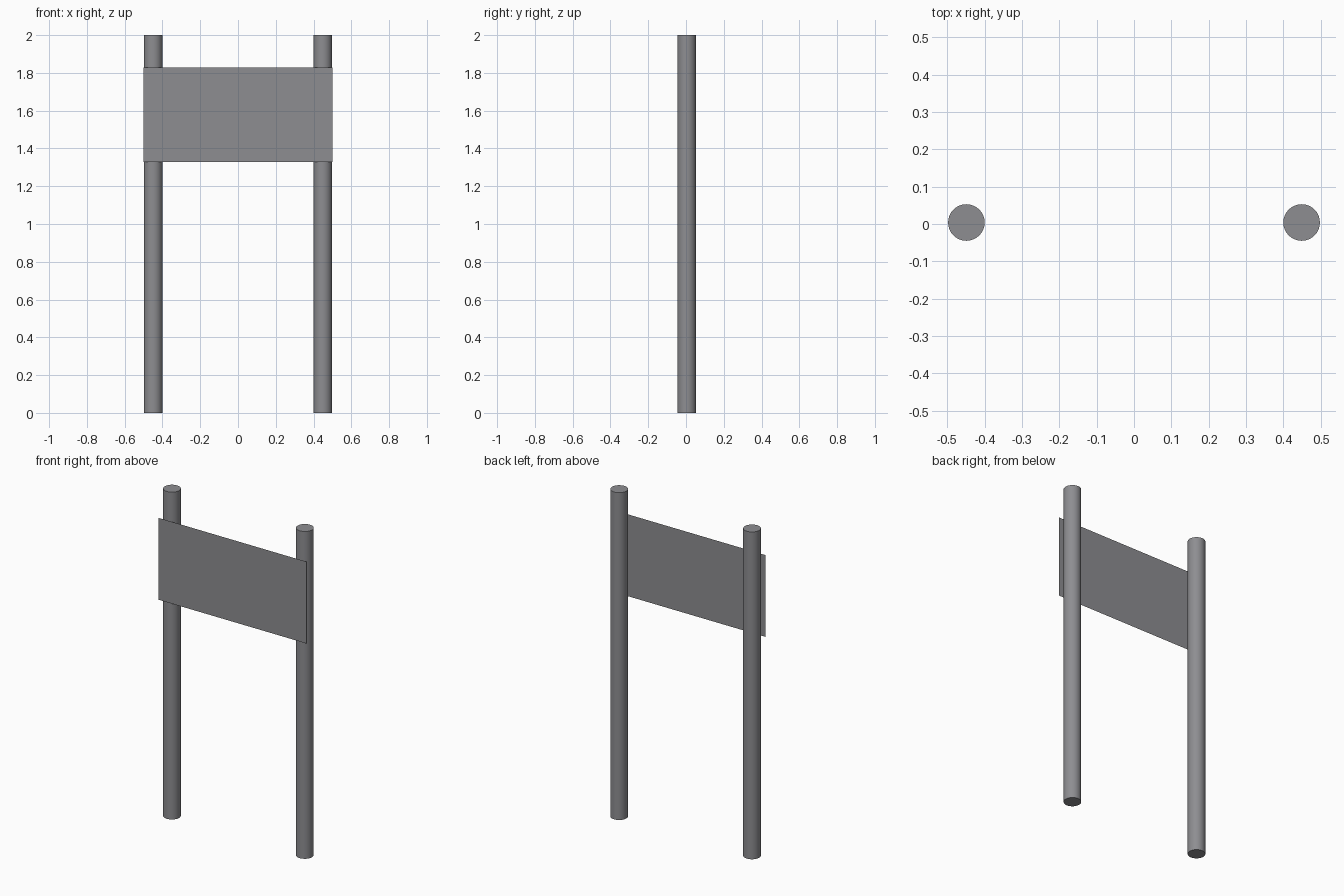
import bpy, math

if "Cube" in bpy.data.objects:
    bpy.data.objects.remove(bpy.data.objects["Cube"])

R = 0.049        # post radius
POST_X = 0.449   # post centre distance from the middle
POST_Y = 0.004   # posts sit just behind the sheet
SHEET_Y = -0.053

grey = bpy.data.materials.new("steel_grey")
grey.diffuse_color = (0.27, 0.27, 0.285, 1)
grey.use_nodes = True
grey.node_tree.nodes["Principled BSDF"].inputs["Base Color"].default_value = grey.diffuse_color


def finish(obj, name):
    obj.name = name
    obj.data.materials.append(grey)


# Two round posts
for side, name in ((-1, "left_post"), (1, "right_post")):
    bpy.ops.mesh.primitive_cylinder_add(vertices=32, radius=R, depth=2,
                                        location=(side * POST_X, POST_Y, 1))
    finish(bpy.context.object, name)
    bpy.ops.object.shade_smooth_by_angle(angle=math.radians(30))

# Thin flat sign sheet, facing the front
bpy.ops.mesh.primitive_plane_add(size=1, location=(0, SHEET_Y, 1.578),
                                 rotation=(math.pi / 2, 0, 0))
sheet = bpy.context.object
sheet.scale = (1.0, 0.5, 1)
finish(sheet, "sign_sheet")
